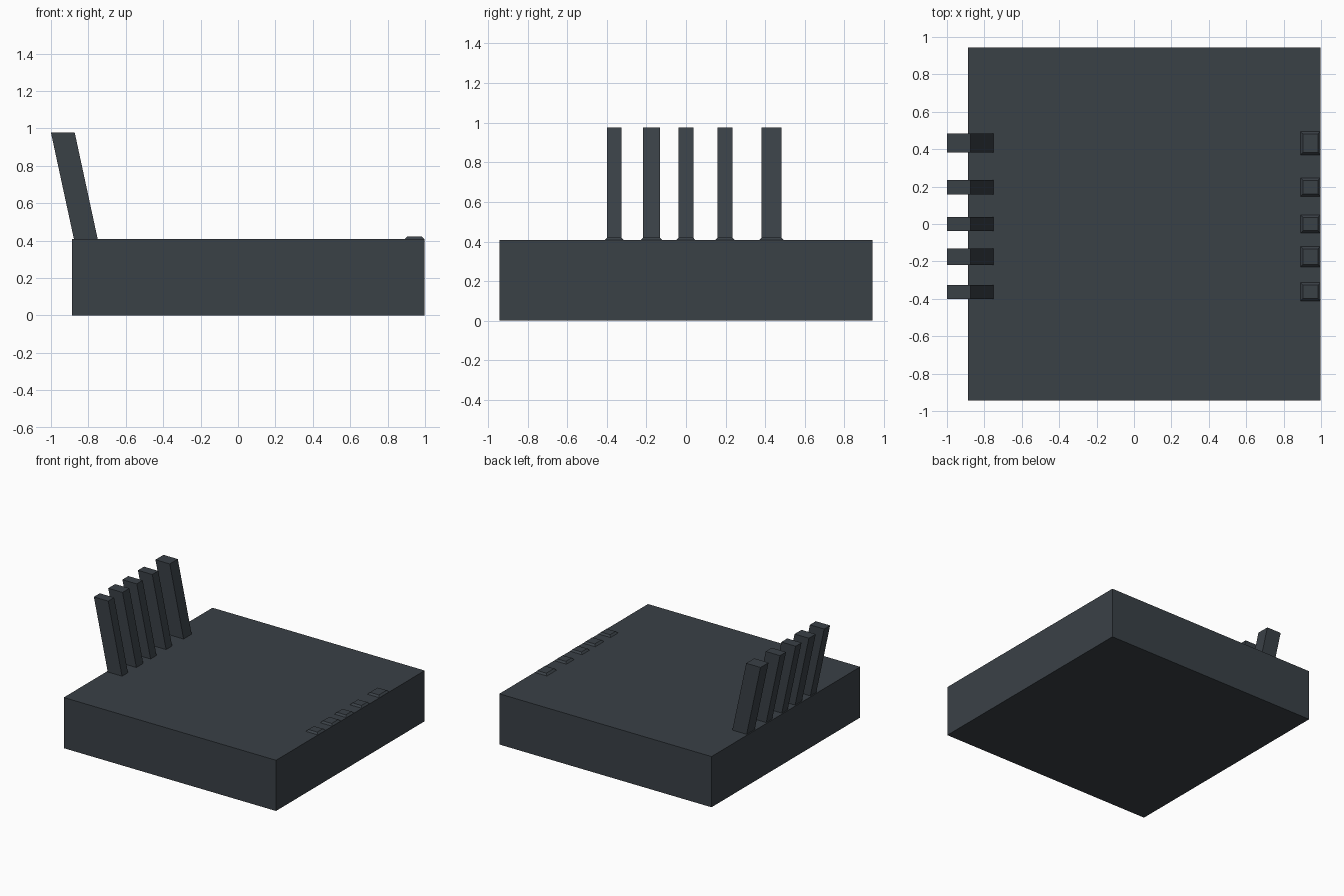
import bpy, bmesh

if "Cube" in bpy.data.objects:
    bpy.data.objects.remove(bpy.data.objects["Cube"])

TOP = 0.407     # top of the slab
PEG_TOP = 0.977

mat = bpy.data.materials.new("dark_slate")
mat.diffuse_color = (0.042, 0.052, 0.062, 1)
mat.use_nodes = True
mat.node_tree.nodes["Principled BSDF"].inputs["Base Color"].default_value = mat.diffuse_color


def prism(name, lower, upper, z0, z1):
    """Six-sided block between two rectangles (x0, x1, y0, y1)."""
    bm = bmesh.new()
    rings = []
    for (x0, x1, y0, y1), z in ((lower, z0), (upper, z1)):
        rings.append([bm.verts.new((x, y, z)) for x, y in
                      ((x0, y0), (x1, y0), (x1, y1), (x0, y1))])
    low, high = rings
    bm.faces.new(low[::-1])
    bm.faces.new(high)
    for i in range(4):
        j = (i + 1) % 4
        bm.faces.new((low[i], low[j], high[j], high[i]))
    mesh = bpy.data.meshes.new(name)
    bm.to_mesh(mesh)
    bm.free()
    mesh.materials.append(mat)
    obj = bpy.data.objects.new(name, mesh)
    bpy.context.collection.objects.link(obj)
    return obj


# Slab
slab = (-0.887, 0.998, -0.943, 0.943)
prism("base_slab", slab, slab, 0, TOP)

# Leaning bars on the left edge, each with a small tapered pad opposite
spans = [(-0.400, -0.325), (-0.218, -0.131), (-0.038, 0.037),
         (0.159, 0.235), (0.381, 0.483)]
for i, (y0, y1) in enumerate(spans, 1):
    prism(f"leaning_bar_{i}", (-0.877, -0.75, y0, y1),
          (-1.0, -0.873, y0, y1), TOP, PEG_TOP)
    g = 0.011
    prism(f"edge_pad_{i}", (0.89, 0.997, y0 - g, y1 + g),
          (0.904, 0.983, y0 + 0.002, y1 - 0.002), TOP, 0.421)
